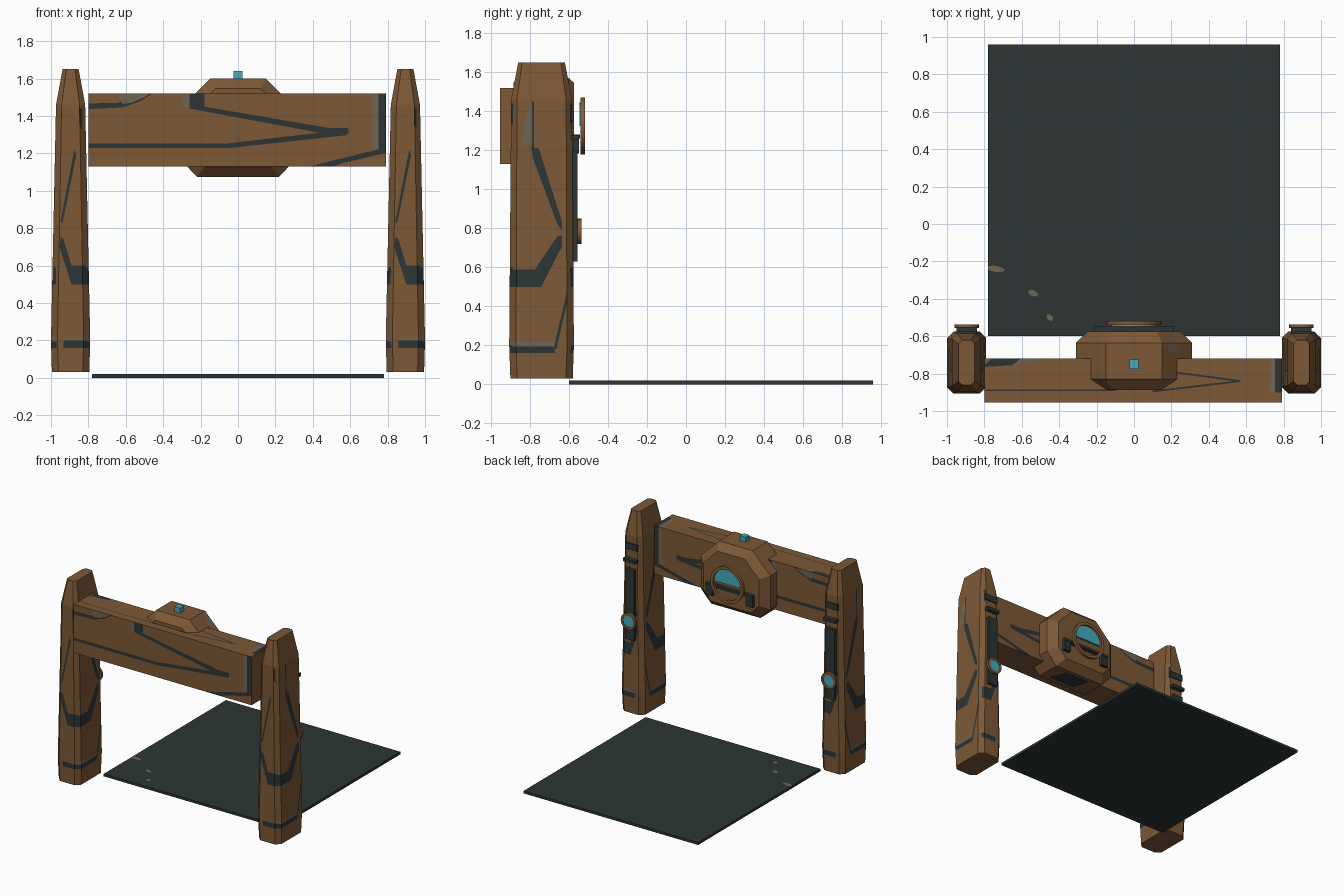
import bpy, bmesh, math
from mathutils import Vector

if "Cube" in bpy.data.objects:
    bpy.data.objects.remove(bpy.data.objects["Cube"])


def material(name, rgb):
    m = bpy.data.materials.new(name)
    m.diffuse_color = (*rgb, 1)
    m.use_nodes = True
    m.node_tree.nodes["Principled BSDF"].inputs["Base Color"].default_value = m.diffuse_color
    return m


MATS = [material("rusty_brown", (0.205, 0.1, 0.038)), material("dark_slate", (0.026, 0.036, 0.036)),
        material("worn_grey", (0.16, 0.13, 0.085)), material("cyan_glow", (0.06, 0.41, 0.52)),
        material("copper_rim", (0.235, 0.105, 0.037))]
BROWN, DARK, GREY, CYAN, RIM = range(5)


def finish(bm, name, loc=(0, 0, 0)):
    me = bpy.data.meshes.new(name)
    bm.to_mesh(me)
    bm.free()
    for m in MATS:
        me.materials.append(m)
    ob = bpy.data.objects.new(name, me)
    ob.location = loc
    bpy.context.collection.objects.link(ob)
    return ob


def loft(rings, mat=BROWN, closed=False):
    """Skin rings of points; cap the ends, or join last to first if closed."""
    bm = bmesh.new()
    vs = [[bm.verts.new(p) for p in r] for r in rings]
    n = len(vs[0])
    pairs = list(zip(vs, vs[1:])) + ([(vs[-1], vs[0])] if closed else [])
    for a, b in pairs:
        for i in range(n):
            j = (i + 1) % n
            bm.faces.new((a[i], a[j], b[j], b[i]))
    if not closed:
        bm.faces.new(vs[0])
        bm.faces.new(vs[-1])
    bmesh.ops.recalc_face_normals(bm, faces=bm.faces)
    for f in bm.faces:
        f.material_index = mat
    return bm


def box(x0, x1, y0, y1, z0, z1, mat=BROWN):
    return loft([[(x0, y0, z), (x1, y0, z), (x1, y1, z), (x0, y1, z)] for z in (z0, z1)], mat)


def inside(p, poly):
    hit = False
    for (ax, ay), (bx, by) in zip(poly, poly[1:] + poly[:1]):
        if (ay > p[1]) != (by > p[1]) and p[0] < (bx - ax) * (p[1] - ay) / (by - ay) + ax:
            hit = not hit
    return hit


def paint(bm, axis, poly, mat, sides=(-1, 1)):
    """Cut a flat outline into the faces looking along an axis and colour it."""
    u, v = [i for i in range(3) if i != axis]

    def facing():
        return [f for f in bm.faces if any(f.normal[axis] * s > 0.6 for s in sides)]
    for a, b in zip(poly, poly[1:] + poly[:1]):
        co, no = Vector(), Vector()
        co[u], co[v] = a
        no[u], no[v] = a[1] - b[1], b[0] - a[0]
        fs = facing()
        geom = list({e for f in fs for e in (*f.verts, *f.edges)}) + fs
        bmesh.ops.bisect_plane(bm, geom=geom, dist=1e-5, plane_co=co, plane_no=no.normalized())
    bm.normal_update()
    for f in facing():
        c = f.calc_center_median()
        if inside((c[u], c[v]), poly):
            f.material_index = mat


def circle(r, y, cx=0, cz=0, n=24, a0=0, a1=2 * math.pi):
    k = n if a1 - a0 > 6 else n - 1
    return [(cx + r * math.cos(a0 + (a1 - a0) * i / k), y, cz + r * math.sin(a0 + (a1 - a0) * i / k))
            for i in range(n)]


# Floor plate with a few worn spots
bm = box(-.78, .78, -.6, .96, 0, .02, DARK)
for x, y, rx, ry in ((-.74, -.24, .05, .018), (-.54, -.37, .028, .018), (-.45, -.5, .018, .018)):
    paint(bm, 2, [(x + rx * math.cos(i * math.pi / 4 + .2), y + ry * math.sin(i * math.pi / 4 - .2))
                  for i in range(8)], GREY, (1,))
finish(bm, "floor_plate")


# Pillars: tapered, chamfered columns with painted stripes
def chamfered(hx, hy, c, z, cy=-.741):
    pts = [(hx, hy - c), (hx - c, hy), (c - hx, hy), (-hx, hy - c),
           (-hx, c - hy), (c - hx, -hy), (hx - c, -hy), (hx, c - hy)]
    return [(x, cy + y, z) for x, y in pts]


SIDE = [(DARK, [(-.795, 1.22), (-.755, 1.21), (-.635, .83), (-.635, .79), (-.66, .82), (-.785, 1.16)]),
        (DARK, [(-.635, .765), (-.635, .71), (-.743, .5), (-.89, .5), (-.89, .59), (-.775, .59), (-.66, .76)]),
        (DARK, [(-.9, .16), (-.67, .16), (-.68, .195), (-.9, .195)]),
        (DARK, [(-.68, .18), (-.665, .18), (-.61, .42), (-.61, .48)]),
        (GREY, [(-.9, .195), (-.68, .195), (-.67, .22), (-.9, .22)]),
        (GREY, [(-.82, 1.38), (-.79, 1.44), (-.79, 1.25), (-.85, 1.21)]),
        (DARK, [(-.79, 1.45), (-.78, 1.45), (-.78, 1.19), (-.79, 1.19)])]
FRONT = [(DARK, [(.02, 1.22), (.03, 1.19), (-.043, .83), (-.055, .83)]),
         (DARK, [(-.053, .755), (-.037, .74), (.005, .6), (.08, .6), (.08, .5), (.005, .5), (-.06, .7)]),
         (DARK, [(-.037, .16), (.085, .16), (.085, .2), (-.037, .2)]),
         (GREY, [(-.037, .2), (.085, .2), (.085, .215), (-.037, .215)]),
         (DARK, [(.045, 1.44), (.06, 1.44), (.06, 1.33), (.045, 1.36)])]
for side, cx in (("left", -.895), ("right", .895)):
    bm = loft([chamfered(.1, .16, .035, .03), chamfered(.105, .166, .035, .2),
               chamfered(.078, .156, .03, 1.46), chamfered(.043, .12, .02, 1.65)])
    bm.normal_update()
    for mat, poly in SIDE:
        paint(bm, 0, poly, mat)
    for mat, poly in FRONT:
        paint(bm, 1, poly, mat)
    finish(bm, side + "_pillar", (cx, 0, 0))
    # Back strip, rungs and round lamp
    finish(box(-.042, .042, -.6, -.557, .63, 1.2, DARK), side + "_back_strip", (cx, 0, 0))
    finish(box(-.055, .055, -.6, -.55, 1.255, 1.28, DARK), side + "_lower_rung", (cx, 0, 0))
    finish(box(-.055, .055, -.6, -.575, 1.35, 1.4, DARK), side + "_upper_rung", (cx, 0, 0))
    z = .785
    finish(loft([circle(.065, -.557, cx, z), circle(.065, -.537, cx, z),
                 circle(.046, -.537, cx, z), circle(.046, -.557, cx, z)], RIM, True), side + "_lamp_rim")
    finish(loft([circle(.047, -.557, cx, z), circle(.047, -.541, cx, z)], CYAN), side + "_lamp_glow")

# Cross beam with painted arrow and end bands
bm = box(-.8, .79, -.955, -.72, 1.13, 1.52)
bm.normal_update()
for mat, poly in [
        (DARK, [(-.26, 1.52), (-.18, 1.52), (-.18, 1.45), (.49, 1.335), (.59, 1.335), (.59, 1.305), (.49, 1.3),
                (-.26, 1.44)]),
        (GREY, [(-.305, 1.52), (-.26, 1.52), (-.26, 1.44), (-.3, 1.46)]),
        (DARK, [(-.81, 1.253), (-.06, 1.253), (.5, 1.318), (.59, 1.32), (.58, 1.297), (-.05, 1.228), (-.81, 1.228)]),
        (DARK, [(-.81, 1.467), (-.64, 1.47), (-.6, 1.5), (-.58, 1.53), (-.44, 1.53), (-.53, 1.475), (-.62, 1.445),
                (-.81, 1.437)]),
        (GREY, [(-.65, 1.53), (-.46, 1.53), (-.5, 1.5), (-.57, 1.47), (-.62, 1.465)]),
        (DARK, [(.75, 1.53), (.8, 1.53), (.8, 1.205), (.56, 1.12), (.34, 1.12), (.75, 1.222)]),
        (BROWN, [(.8, 1.205), (.8, 1.12), (.48, 1.12), (.56, 1.148)]),
        (GREY, [(.72, 1.53), (.75, 1.53), (.75, 1.222), (.72, 1.215)])]:
    paint(bm, 1, poly, mat)
for mat, poly in [(DARK, [(.755, -.7), (.8, -.7), (.8, -.9), (.755, -.9)]),
                  (GREY, [(.73, -.7), (.755, -.7), (.755, -.9), (.72, -.9)]),
                  (DARK, [(-.74, -.7), (-.58, -.7), (-.65, -.755), (-.81, -.765)]),
                  (GREY, [(-.58, -.7), (-.46, -.7), (-.55, -.74), (-.65, -.755)]),
                  (DARK, [(-.81, -.885), (-.1, -.885), (-.1, -.892), (-.81, -.892)]),
                  (DARK, [(.23, -.79), (.57, -.835), (.57, -.845), (.23, -.8)]),
                  (DARK, [(.1, -.89), (.57, -.835), (.57, -.845), (.1, -.9)])]:
    paint(bm, 2, poly, mat, (1,))
finish(bm, "cross_beam")

# Central hub: octagonal housing with bevelled ends
half = [(.15, 1.6), (.31, 1.44), (.31, 1.17), (.22, 1.075)]
octagon = half + [(-x, z) for x, z in reversed(half)]
bm = loft([[(x * s, y, 1.335 + (z - 1.335) * s) for x, z in octagon]
           for y, s in ((-.885, .8), (-.83, 1), (-.635, 1), (-.575, .8))])
bm.normal_update()
paint(bm, 2, [(-.08, -.8), (.15, -.8), (.1, -.66), (-.12, -.66)], DARK, (-1,))
paint(bm, 2, [(.15, -.64), (.23, -.64), (.25, -.69), (.2, -.69)], GREY, (1,))
finish(bm, "hub_housing")
finish(box(-.025, .025, -.775, -.725, 1.59, 1.64, CYAN), "top_beacon")

# Display on the back of the hub: rim, half-round screen and bracket
Z = 1.325
finish(loft([circle(.147, -.54, 0, Z, 32), circle(.147, -.518, 0, Z, 32),
             circle(.122, -.518, 0, Z, 32), circle(.122, -.54, 0, Z, 32)], RIM, True), "display_rim")
finish(loft([circle(.122, y, 0, Z, 16, 0, math.pi) for y in (-.547, -.532)], CYAN), "display_screen")
finish(box(-.21, .21, -.585, -.545, 1.262, 1.282, DARK), "bracket_bar")
for side, x in (("left", -.18), ("right", .18)):
    finish(box(x - .03, x + .03, -.585, -.548, 1.185, 1.282, DARK), side + "_bracket_foot")
